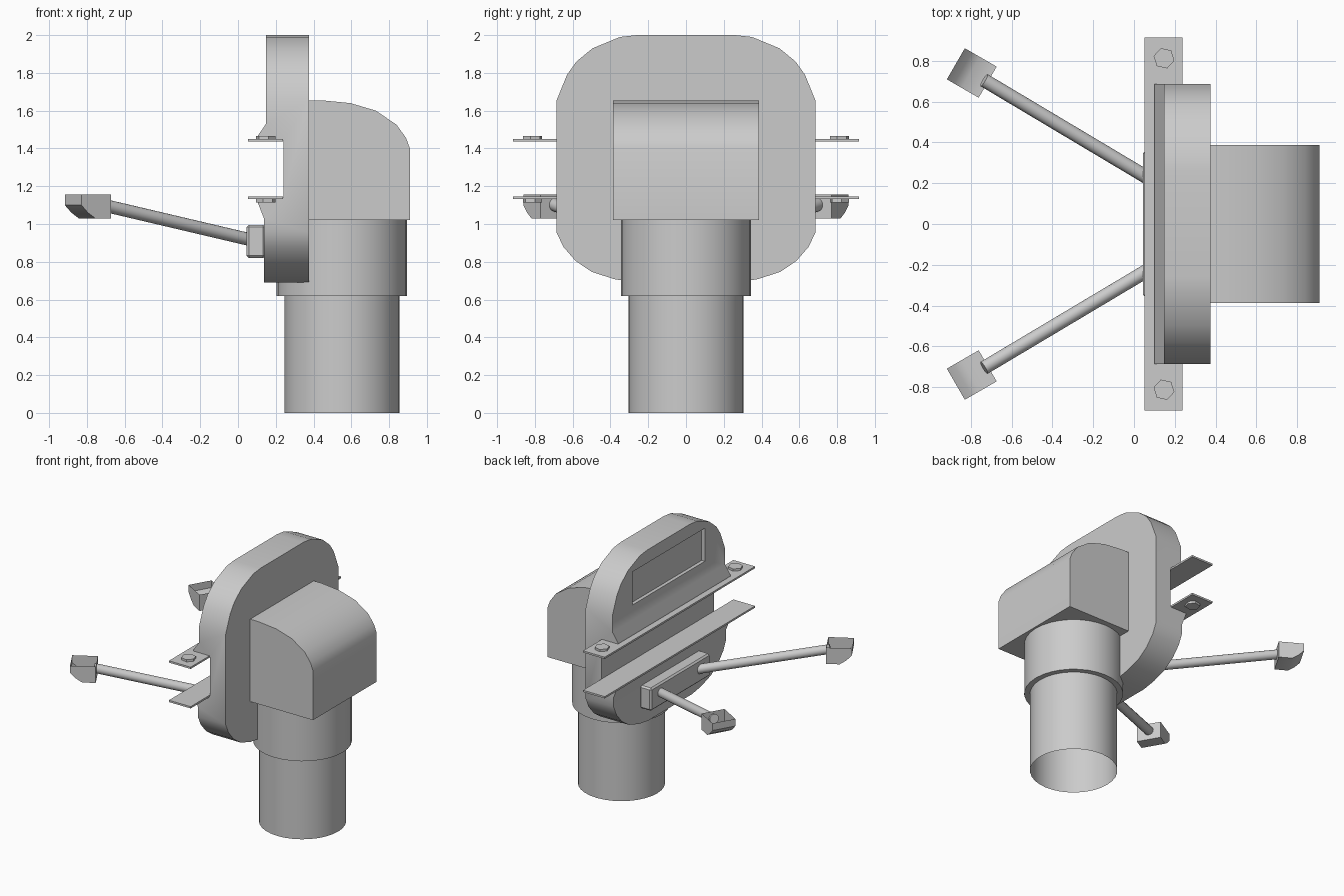
import bpy, bmesh, math
from mathutils import Vector, Matrix

if "Cube" in bpy.data.objects:
    bpy.data.objects.remove(bpy.data.objects["Cube"])


def finish(name, bm, angle=35):
    bmesh.ops.recalc_face_normals(bm, faces=bm.faces)
    me = bpy.data.meshes.new(name)
    bm.to_mesh(me)
    bm.free()
    ob = bpy.data.objects.new(name, me)
    bpy.context.collection.objects.link(ob)
    shade(ob, angle)
    return ob


def shade(ob, angle=35):
    bpy.ops.object.select_all(action='DESELECT')
    ob.select_set(True)
    bpy.context.view_layer.objects.active = ob
    bpy.ops.object.shade_smooth_by_angle(angle=math.radians(angle))


def prism(name, points, offset):
    """Extrude a closed 3D outline along offset."""
    bm = bmesh.new()
    face = bm.faces.new([bm.verts.new(p) for p in points])
    new = bmesh.ops.extrude_face_region(bm, geom=[face], use_keep_orig=True)
    bmesh.ops.translate(bm, vec=offset, verts=[v for v in new["geom"] if isinstance(v, bmesh.types.BMVert)])
    return finish(name, bm)


def box(name, lo, hi, bevel=0):
    bm = bmesh.new()
    lo, hi = Vector(lo), Vector(hi)
    bmesh.ops.create_cube(bm, size=1, matrix=Matrix.Translation((lo + hi) / 2) @ Matrix.Diagonal((*(hi - lo), 1)))
    if bevel:
        bmesh.ops.bevel(bm, geom=bm.edges[:], offset=bevel, segments=1, affect='EDGES')
    return finish(name, bm)


def rod(name, a, b, r, sides=32, open_start=False, spin=0):
    a, b = Vector(a), Vector(b)
    d = b - a
    m = Matrix.Translation((a + b) / 2) @ d.to_track_quat('Z', 'Y').to_matrix().to_4x4() @ Matrix.Rotation(spin, 4, 'Z')
    bm = bmesh.new()
    bmesh.ops.create_cone(bm, cap_ends=True, segments=sides, radius1=r, radius2=r, depth=d.length, matrix=m)
    if open_start:
        caps = [f for f in bm.faces if all((v.co - a).dot(d) < 1e-4 for v in f.verts)]
        bmesh.ops.delete(bm, geom=caps, context='FACES_ONLY')
    return finish(name, bm)


def boolean(ob, cutter, op):
    cutter.hide_render = True
    mod = ob.modifiers.new("cut", 'BOOLEAN')
    mod.operation, mod.object, mod.solver = op, cutter, 'EXACT'
    bpy.context.view_layer.objects.active = ob
    bpy.ops.object.modifier_apply(modifier=mod.name)
    bpy.data.objects.remove(cutter)
    shade(ob)


# Flat housing: side profile with a clamp notch, trimmed to a rounded outline
side = [(.375, 2.1), (.148, 2.1), (.148, 1.53), (.10, 1.46), (.10, 1.44), (.24, 1.44),
        (.24, 1.14), (.10, 1.14), (.10, 1.125), (.137, 1.03), (.137, .6), (.375, .6)]
housing = prism("housing", [(x, -.8, z) for x, z in side], (0, 1.6, 0))
half = [(.26, 2.0), (.35, 1.99), (.495, 1.93), (.58, 1.86), (.63, 1.79), (.685, 1.655),
        (.685, .955), (.65, .88), (.585, .805), (.5, .747), (.38, .708), (.27, .69)]
outline = [(0, y, z) for y, z in half] + [(0, -y, z) for y, z in reversed(half)]
boolean(housing, prism("outline_cutter", outline, (.5, 0, 0)), 'INTERSECT')

# Shallow rectangular panel recess in the back
boolean(housing, box("recess_cutter", (0, -.44, 1.645), (.175, .44, 1.9)), 'DIFFERENCE')

# Rounded elbow and downpipe
elbow = [(.37, 1.655), (.44, 1.655), (.595, 1.64), (.73, 1.60), (.84, 1.525), (.89, 1.455), (.91, 1.40), (.91, 1.02), (.37, 1.02)]
prism("elbow_housing", [(x, -.387, z) for x, z in elbow], (0, .774, 0))
rod("pipe_collar", (.55, 0, .62), (.55, 0, 1.02), .345)
rod("pipe", (.55, 0, 0), (.55, 0, .62), .305, open_start=True)

# Clamp strips with hexagonal bolts
for label, z, up in (("upper", 1.443, 1), ("lower", 1.139, -1)):
    box(label + "_clamp_strip", (.052, -.915, z - .007), (.237, .915, z + .007))
    for s in (-1, 1):
        rod(label + "_bolt", (.147, .812 * s, z), (.147, .812 * s, z + .024 * up), .052, 6, spin=.3)

# Mounting block for the arms
box("arm_mount", (.045, -.36, .82), (.145, .36, .995), .012)


# Open-topped lamp tray on the end of each arm
def lamp(s):
    axis = Vector((-.866, .5 * s, 0))
    across = Vector((.5 * s, .866, 0))
    centre = Vector((-.795, .74 * s, 0))
    prof = [(-.09, 1.155), (-.09, 1.03), (.005, 1.03), (.05, 1.06), (.09, 1.1), (.09, 1.155)]
    bm = bmesh.new()
    rows = [[bm.verts.new(centre + axis * u + across * w + Vector((0, 0, z))) for u, z in prof] for w in (-.088, .088)]
    for i in range(len(prof) - 1):
        bm.faces.new((rows[0][i], rows[0][i + 1], rows[1][i + 1], rows[1][i]))
    for row in rows:
        bm.faces.new(row)
    finish("lamp_tray", bm)


for s in (-1, 1):
    rod("lamp_arm", (.06, .231 * s, .918), (-.735, .705 * s, 1.105), .034, 16)
    lamp(s)
